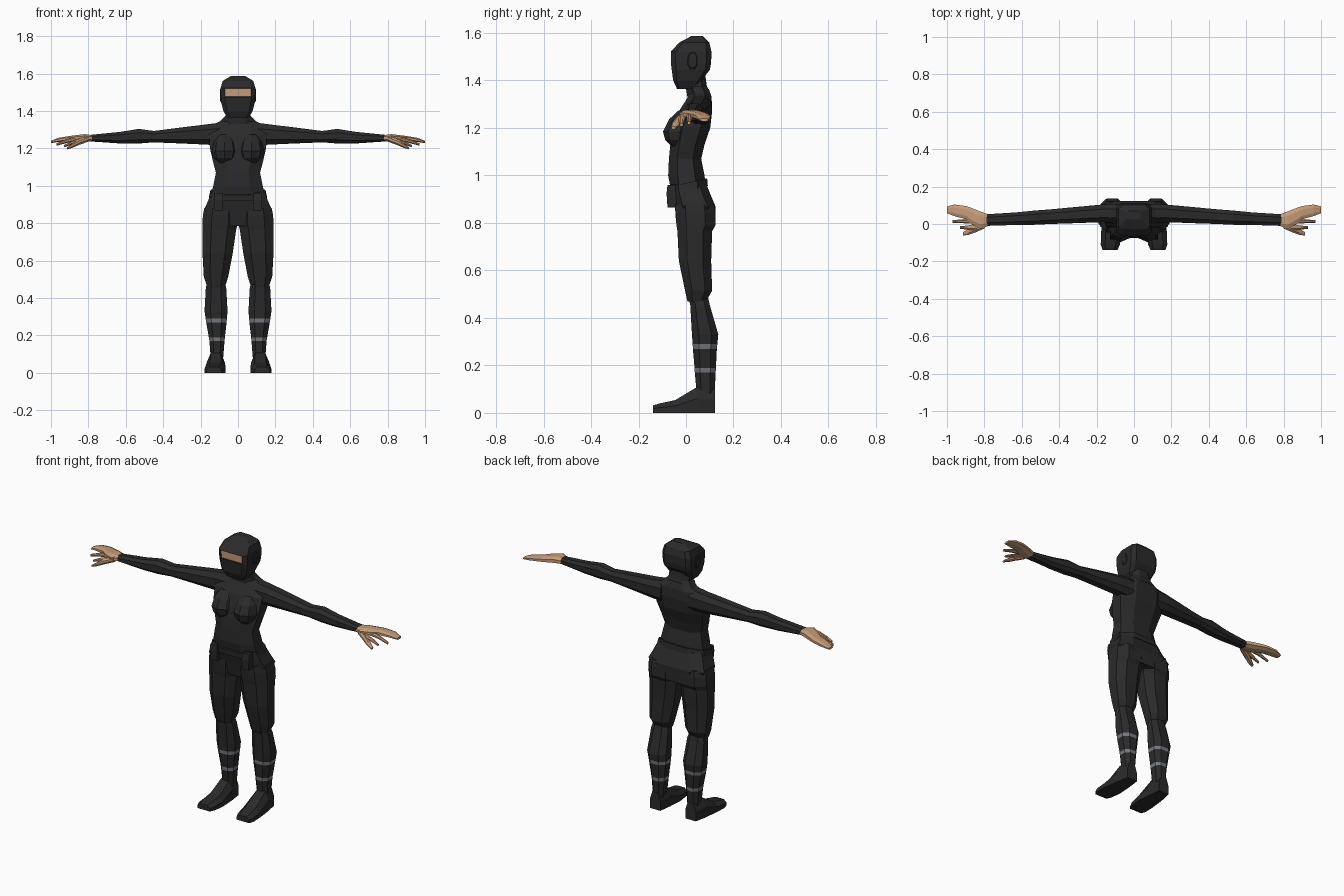
import bpy, bmesh
from mathutils import Vector


def material(name, rgb):
    m = bpy.data.materials.new(name)
    m.diffuse_color = (*rgb, 1)
    return m


CLOTH = material("charcoal cloth", (0.023, 0.023, 0.024))
SKIN = material("tan skin", (0.56, 0.33, 0.19))
BAND = material("grey wrap", (0.17, 0.19, 0.21))


def octagon(c):
    return [(1, -c), (1, c), (c, 1), (-c, 1), (-1, c), (-1, -c), (-c, -1), (c, -1)]


SOLE = [(-1, -1), (1, -1), (1, 0.1), (0.55, 1), (-0.55, 1), (-1, 0.1)]
QUAD = [(-1, -1), (1, -1), (1, 1), (-1, 1)]


def loft(name, rows, axis="z", section=None, mats=(CLOTH,), rule=None,
         mirror=False, tilt=0.0):
    """Skin rings; each row is (position, a_min, a_max, b_min, b_max)."""
    section = section or octagon(0.48)
    bm = bmesh.new()
    rings = []
    for p, a0, a1, b0, b1 in rows:
        ring = []
        for u, v in section:
            a = (a0 + a1) / 2 + u * (a1 - a0) / 2
            b = (b0 + b1) / 2 + v * (b1 - b0) / 2
            co = {"z": (a, b, p + tilt * b), "x": (p, a, b), "y": (a, p, b)}[axis]
            ring.append(bm.verts.new(co))
        rings.append(ring)
    n = len(section)
    for r0, r1 in zip(rings, rings[1:]):
        for i in range(n):
            bm.faces.new((r0[i], r0[(i + 1) % n], r1[(i + 1) % n], r1[i]))
    bm.faces.new(rings[0])
    bm.faces.new(rings[-1])
    bmesh.ops.recalc_face_normals(bm, faces=bm.faces)
    if rule:
        bm.normal_update()
        rule(bm)
    return finish(name, bm, mats, mirror)


def finish(name, bm, mats, mirror):
    me = bpy.data.meshes.new(name)
    bm.to_mesh(me)
    bm.free()
    for m in mats:
        me.materials.append(m)
    ob = bpy.data.objects.new(name, me)
    bpy.context.collection.objects.link(ob)
    if mirror:
        ob.modifiers.new("Mirror", "MIRROR").use_mirror_merge = False
    return ob


def sym(rows):
    """Rows symmetric in x: (z, half_width, y_front, y_back)."""
    return [(z, -w, w, f, b) for z, w, f, b in rows]


# Torso with neck
loft("torso", sym([
    (0.93, 0.148, -0.062, 0.085), (1.00, 0.132, -0.075, 0.078),
    (1.07, 0.118, -0.072, 0.064), (1.13, 0.134, -0.066, 0.078),
    (1.20, 0.150, -0.055, 0.102), (1.27, 0.155, -0.030, 0.110),
    (1.325, 0.135, 0.005, 0.108), (1.345, 0.095, 0.012, 0.102),
    (1.375, 0.066, 0.008, 0.088), (1.43, 0.062, 0.00, 0.080)]))

# Wrapped collar
loft("collar", sym([(1.33, 0.088, 0.006, 0.108), (1.365, 0.076, 0.000, 0.096)]))

# Chest
bm = bmesh.new()
bmesh.ops.create_uvsphere(bm, u_segments=8, v_segments=6, radius=1)
for v in bm.verts:
    x, y, z = v.co
    lift = 0.10 if z > 0 else 0.072
    v.co = Vector((0.072 + x * 0.068, -0.025 + y * 0.072 + max(z, 0) * 0.03,
                   1.185 + z * lift))
finish("chest", bm, [CLOTH], True)


# Hooded head with a recessed eye opening
def eye_opening(bm):
    for f in list(bm.faces):
        c = f.calc_center_median()
        if f.normal.y < -0.9 and abs(c.x) < 0.01 and 1.48 < c.z < 1.515:
            bmesh.ops.inset_individual(bm, faces=[f], thickness=0.002, depth=-0.006)
            f.material_index = 1


loft("hooded_head", sym([
    (1.365, 0.058, -0.038, 0.040), (1.40, 0.078, -0.054, 0.066),
    (1.445, 0.090, -0.060, 0.100), (1.475, 0.092, -0.064, 0.106),
    (1.522, 0.093, -0.064, 0.107), (1.56, 0.082, -0.028, 0.098),
    (1.588, 0.036, 0.025, 0.070)]),
    section=octagon(0.76), mats=(CLOTH, SKIN), rule=eye_opening)

# Ears under the hood
loft("ear", [(0.085, 0.0, 0.05, 1.44, 1.525), (0.097, 0.012, 0.045, 1.455, 1.515)],
     axis="x", mirror=True)

# Hips, belt and pouches
loft("hips", sym([
    (0.785, 0.12, -0.030, 0.122), (0.87, 0.182, -0.046, 0.124),
    (0.915, 0.162, -0.058, 0.105), (0.965, 0.142, -0.066, 0.085)]),
    section=octagon(0.6))
loft("belt", sym([(0.935, 0.154, -0.072, 0.092), (0.968, 0.147, -0.075, 0.089)]),
     tilt=0.22)
loft("pouch", [(0.865, 0.084, 0.124, -0.078, -0.03),
               (0.925, 0.080, 0.128, -0.082, -0.03),
               (0.960, 0.084, 0.126, -0.078, -0.03)], section=QUAD, mirror=True)

# Baggy trouser legs
loft("trouser_leg", [
    (0.88, 0.004, 0.180, -0.046, 0.118), (0.84, 0.002, 0.188, -0.045, 0.124),
    (0.79, 0.003, 0.190, -0.040, 0.124), (0.765, 0.010, 0.190, -0.036, 0.110),
    (0.64, 0.028, 0.190, -0.030, 0.106), (0.515, 0.052, 0.183, -0.004, 0.110),
    (0.47, 0.066, 0.168, 0.006, 0.085)], mirror=True)


# Lower legs with two wrapped bands
def leg_bands(bm):
    for f in bm.faces:
        z = f.calc_center_median().z
        if 0.272 < z < 0.288 or 0.172 < z < 0.188:
            f.material_index = 1


loft("lower_leg", [
    (0.50, 0.075, 0.160, 0.005, 0.090), (0.455, 0.063, 0.172, 0.018, 0.100),
    (0.33, 0.056, 0.179, 0.025, 0.136), (0.29, 0.059, 0.173, 0.028, 0.132),
    (0.27, 0.061, 0.170, 0.029, 0.130), (0.19, 0.070, 0.156, 0.036, 0.126),
    (0.17, 0.072, 0.153, 0.037, 0.125), (0.07, 0.080, 0.145, 0.046, 0.120)],
    mats=(CLOTH, BAND), rule=leg_bands, mirror=True)

# Shoes
loft("shoe", [
    (0.123, 0.082, 0.150, 0.0, 0.100), (0.048, 0.072, 0.165, 0.0, 0.110),
    (-0.045, 0.066, 0.176, 0.0, 0.054), (-0.11, 0.075, 0.178, 0.0, 0.040),
    (-0.138, 0.088, 0.168, 0.0, 0.032)], axis="y", section=SOLE, mirror=True)

# Sleeves
loft("sleeve", [
    (0.09, 0.005, 0.108, 1.215, 1.338), (0.17, 0.010, 0.104, 1.220, 1.328),
    (0.30, 0.005, 0.092, 1.226, 1.312), (0.45, 0.000, 0.078, 1.232, 1.293),
    (0.53, -0.004, 0.072, 1.226, 1.304), (0.63, -0.005, 0.062, 1.226, 1.288),
    (0.79, -0.010, 0.052, 1.237, 1.272)], axis="x", mirror=True)

# Hands: palm with joined fingers, one separate finger, thumb
loft("hand", [
    (0.78, -0.010, 0.052, 1.238, 1.271), (0.82, -0.028, 0.066, 1.236, 1.276),
    (0.87, 0.000, 0.086, 1.237, 1.270), (0.90, 0.026, 0.096, 1.237, 1.266),
    (0.96, 0.042, 0.104, 1.234, 1.256), (1.00, 0.058, 0.094, 1.228, 1.240)],
    axis="x", mats=(SKIN,), mirror=True)
loft("finger", [
    (0.85, 0.000, 0.030, 1.238, 1.264), (0.91, 0.004, 0.026, 1.230, 1.250),
    (0.97, 0.006, 0.020, 1.214, 1.228)],
    axis="x", section=octagon(0.4), mats=(SKIN,), mirror=True)
loft("thumb", [
    (0.80, -0.024, 0.015, 1.236, 1.268), (0.85, -0.046, -0.008, 1.218, 1.250),
    (0.885, -0.058, -0.026, 1.203, 1.226), (0.915, -0.062, -0.044, 1.194, 1.206)],
    axis="x", section=octagon(0.4), mats=(SKIN,), mirror=True)
loft("fore_finger", [
    (0.84, -0.034, 0.000, 1.232, 1.256), (0.89, -0.030, -0.008, 1.220, 1.238),
    (0.93, -0.026, -0.012, 1.206, 1.218)],
    axis="x", section=octagon(0.4), mats=(SKIN,), mirror=True)
